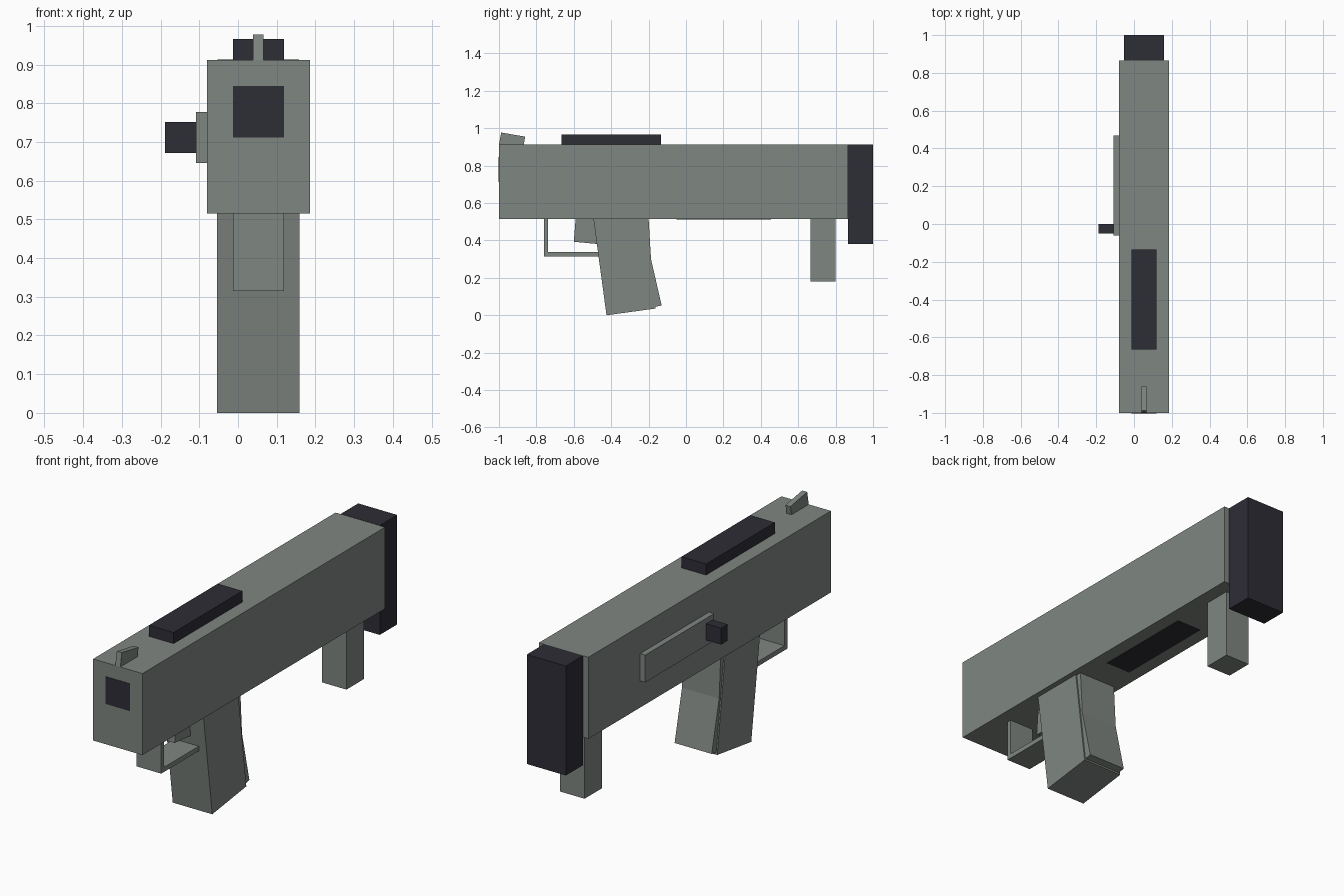
import bpy
import bmesh

cube = bpy.data.objects.get("Cube")
if cube:
    bpy.data.objects.remove(cube, do_unlink=True)


def material(name, rgb):
    m = bpy.data.materials.new(name)
    m.use_nodes = True
    m.diffuse_color = (*rgb, 1)
    m.node_tree.nodes["Principled BSDF"].inputs["Base Color"].default_value = (*rgb, 1)
    return m


GREY = material("grey green metal", (0.212, 0.238, 0.216))
DARK = material("dark plastic", (0.027, 0.026, 0.037))
MID = 0.0525  # x of the body's centre plane


def prism(name, profile, x0, x1, mat):
    """Extrude a (y, z) outline from x0 to x1."""
    bm = bmesh.new()
    face = bm.faces.new([bm.verts.new((x0, y, z)) for y, z in profile])
    new = bmesh.ops.extrude_face_region(bm, geom=[face])["geom"]
    bmesh.ops.translate(bm, vec=(x1 - x0, 0, 0),
                        verts=[v for v in new if isinstance(v, bmesh.types.BMVert)])
    bmesh.ops.recalc_face_normals(bm, faces=bm.faces)
    mesh = bpy.data.meshes.new(name)
    bm.to_mesh(mesh)
    bm.free()
    mesh.materials.append(mat)
    ob = bpy.data.objects.new(name, mesh)
    bpy.context.collection.objects.link(ob)
    return ob


def box(name, x, y, z, mat):
    return prism(name, [(y[0], z[0]), (y[1], z[0]), (y[1], z[1]), (y[0], z[1])], *x, mat)


def centred(width):
    return MID - width / 2, MID + width / 2


SLIM = centred(0.132)

# Main body and butt pad
box("body", centred(0.266), (-1.0, 0.866), (0.515, 0.912), GREY)
box("butt_pad", centred(0.21), (0.866, 1.0), (0.38, 0.913), DARK)
box("rear_support", SLIM, (0.665, 0.8), (0.18, 0.515), GREY)

# Top rail and front sight
box("top_rail", SLIM, (-0.665, -0.135), (0.912, 0.966), DARK)
prism("front_sight", [(-1.0, 0.912), (-0.988, 0.977), (-0.86, 0.955), (-0.867, 0.912)],
      *centred(0.027), GREY)

# Openings at the muzzle and underside, as thin plates
box("muzzle_opening", SLIM, (-1.002, -0.998), (0.712, 0.845), DARK)
box("underside_slot", SLIM, (-0.05, 0.455), (0.512, 0.517), DARK)

# Side plate and cocking handle
box("side_plate", (-0.108, -0.08), (-0.062, 0.468), (0.645, 0.778), GREY)
box("cocking_handle", (-0.189, -0.108), (-0.05, 0.0), (0.672, 0.752), DARK)

# Grip with back strap
prism("grip", [(-0.495, 0.516), (-0.425, 0.0), (-0.163, 0.036), (-0.226, 0.516)],
      *centred(0.213), GREY)
prism("grip_back_strap", [(-0.27, 0.516), (-0.2, 0.516), (-0.187, 0.3), (-0.13, 0.052),
                          (-0.2, 0.038)], *centred(0.2), GREY)

# Trigger and its guard
prism("trigger", [(-0.59, 0.516), (-0.6, 0.393), (-0.46, 0.38), (-0.46, 0.516)],
      *centred(0.053), GREY)
prism("trigger_guard", [(-0.76, 0.516), (-0.76, 0.315), (-0.45, 0.315), (-0.45, 0.338),
                        (-0.738, 0.338), (-0.738, 0.516)], *SLIM, GREY)
